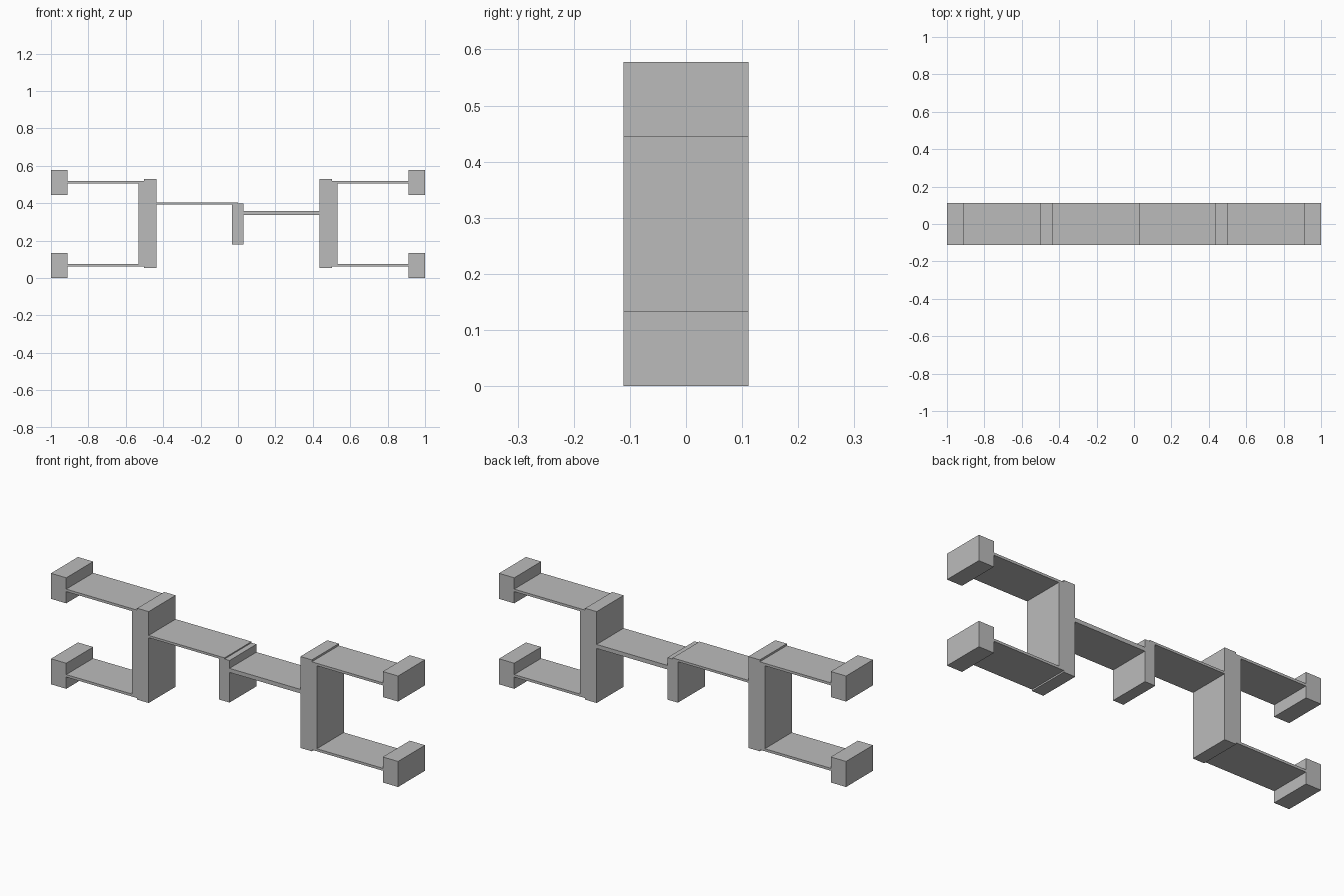
import bpy

if "Cube" in bpy.data.objects:
    bpy.data.objects.remove(bpy.data.objects["Cube"])

D = 0.111  # half depth shared by every part

grey = bpy.data.materials.new("plain_grey")
grey.diffuse_color = (0.5, 0.5, 0.5, 1)
grey.use_nodes = True
grey.node_tree.nodes["Principled BSDF"].inputs["Base Color"].default_value = grey.diffuse_color


def extrude(name, pts):
    """Extrude a front-view (x, z) profile through the full depth."""
    n = len(pts)
    verts = [(x, y, z) for y in (-D, D) for x, z in pts]
    faces = [tuple(range(n)), tuple(range(2 * n - 1, n - 1, -1))]
    faces += [(i, i + n, (i + 1) % n + n, (i + 1) % n) for i in range(n)]
    # reverse everything if the profile runs clockwise
    area = sum(pts[i][0] * pts[(i + 1) % n][1] - pts[(i + 1) % n][0] * pts[i][1]
               for i in range(n))
    if area < 0:
        faces = [f[::-1] for f in faces]
    mesh = bpy.data.meshes.new(name)
    mesh.from_pydata(verts, [], faces)
    mesh.materials.append(grey)
    obj = bpy.data.objects.new(name, mesh)
    bpy.context.collection.objects.link(obj)
    return obj


def slab(name, x0, x1, z0, z1):
    return extrude(name, [(x0, z0), (x1, z0), (x1, z1), (x0, z1)])


for side, s in (("left", -1), ("right", 1)):
    # upright column
    slab(side + "_column", *sorted((s * 0.437, s * 0.503)), 0.053, 0.529)
    # column facing
    slab(side + "_column_facing", *sorted((s * 0.503, s * 0.532)), 0.061, 0.519)
    for level, z in (("lower", 0.0), ("upper", 0.445)):
        # thin arm and its end block
        slab(f"{side}_{level}_arm", *sorted((s * 0.532, s * 0.912)), z + 0.061, z + 0.074)
        slab(f"{side}_{level}_end_block", *sorted((s * 0.912, s * 1.0)), z, z + 0.133)

# centre block with the two uneven bridges
slab("centre_block", -0.031, 0.029, 0.18, 0.399)
slab("left_bridge", -0.437, 0.0, 0.393, 0.405)
slab("right_bridge", 0.029, 0.437, 0.337, 0.358)
